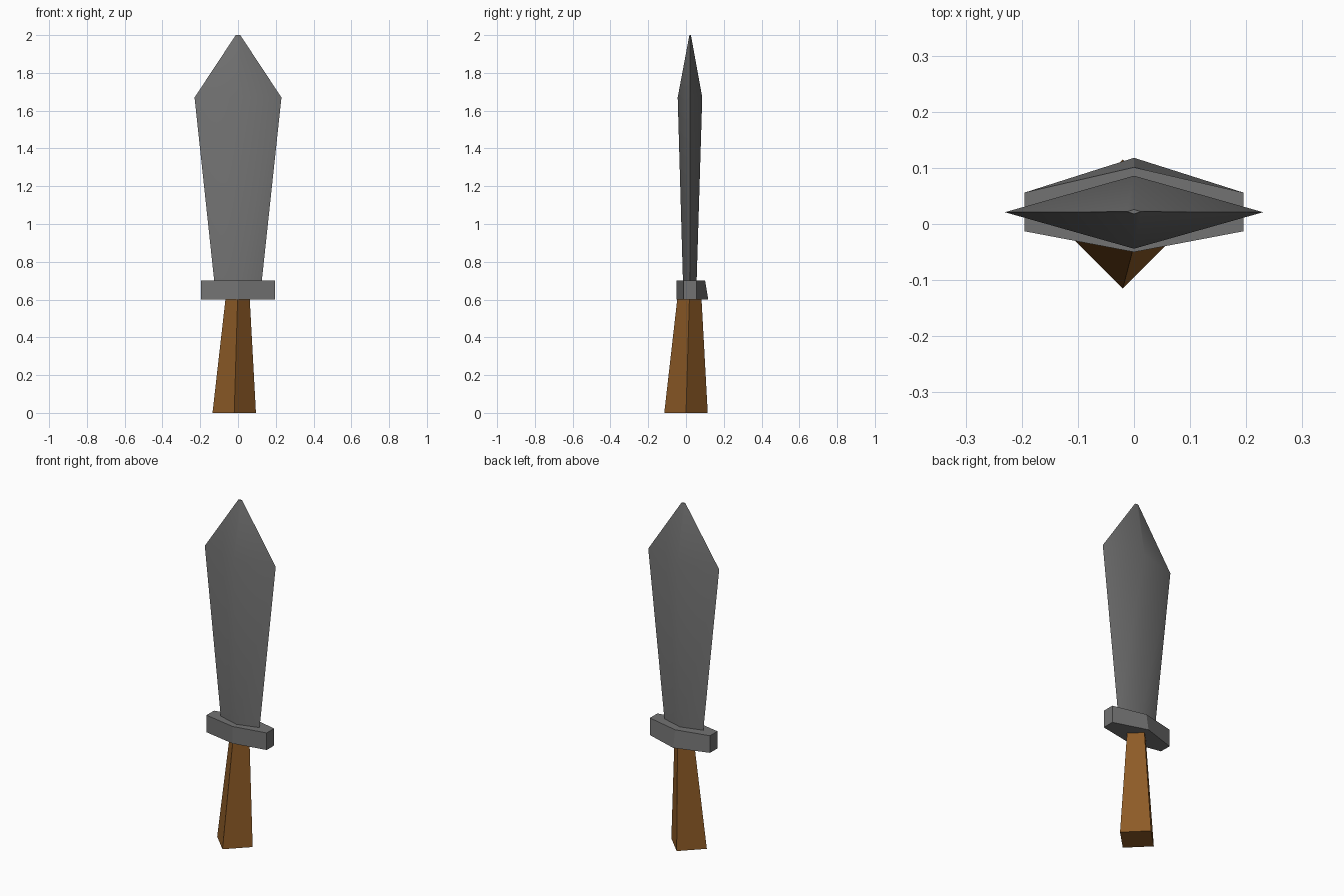
import bpy
import bmesh
import math

cube = bpy.data.objects.get("Cube")
if cube:
    bpy.data.objects.remove(cube, do_unlink=True)


def make_material(name, rgb):
    mat = bpy.data.materials.new(name)
    mat.use_nodes = True
    color = (*rgb, 1.0)
    mat.diffuse_color = color
    bsdf = mat.node_tree.nodes["Principled BSDF"]
    bsdf.inputs["Base Color"].default_value = color
    bsdf.inputs["Roughness"].default_value = 0.7
    return mat


def loft(name, rings, mat):
    """Skin closed rings of equal point count, from bottom to top, and cap the ends."""
    bm = bmesh.new()
    loops = [[bm.verts.new(p) for p in ring] for ring in rings]
    count = len(loops[0])
    for low, high in zip(loops, loops[1:]):
        for i in range(count):
            j = (i + 1) % count
            bm.faces.new((low[i], low[j], high[j], high[i]))
    bm.faces.new(loops[0][::-1])
    bm.faces.new(loops[-1])
    bmesh.ops.recalc_face_normals(bm, faces=bm.faces)
    mesh = bpy.data.meshes.new(name)
    bm.to_mesh(mesh)
    bm.free()
    mesh.materials.append(mat)
    obj = bpy.data.objects.new(name, mesh)
    bpy.context.collection.objects.link(obj)
    return obj


def diamond(cx, cy, rx, ry, z):
    return [(cx - rx, cy, z), (cx, cy - ry, z), (cx + rx, cy, z), (cx, cy + ry, z)]


def guard_ring(z, front, back):
    w, end_front, end_back = 0.195, -0.013, 0.056
    return [(-w, end_front, z), (0, front, z), (w, end_front, z),
            (w, end_back, z), (0, back, z), (-w, end_back, z)]


steel = make_material("grey steel", (0.17, 0.17, 0.17))
wood = make_material("brown wood", (0.27, 0.105, 0.02))

# Grip: four-sided and flared towards the bottom
loft("grip", [diamond(-0.02, 0.0, 0.115, 0.115, 0.0),
              diamond(-0.002, 0.018, 0.064, 0.064, 0.605)], wood)

# Crossguard: six-sided bar, thickest in the middle
loft("crossguard", [guard_ring(0.6, -0.05, 0.118),
                    guard_ring(0.7, -0.05, 0.101)], steel)

# Blade: diamond section, widening up to the shoulders and closing at the tip
blade = loft("blade", [diamond(0, 0.02, 0.125, 0.036, 0.69),
                       diamond(0, 0.021, 0.23, 0.065, 1.67),
                       diamond(0, 0.022, 0.012, 0.004, 2.0)], steel)

bpy.ops.object.select_all(action="DESELECT")
blade.select_set(True)
bpy.context.view_layer.objects.active = blade
bpy.ops.object.shade_smooth_by_angle(angle=math.radians(45))
